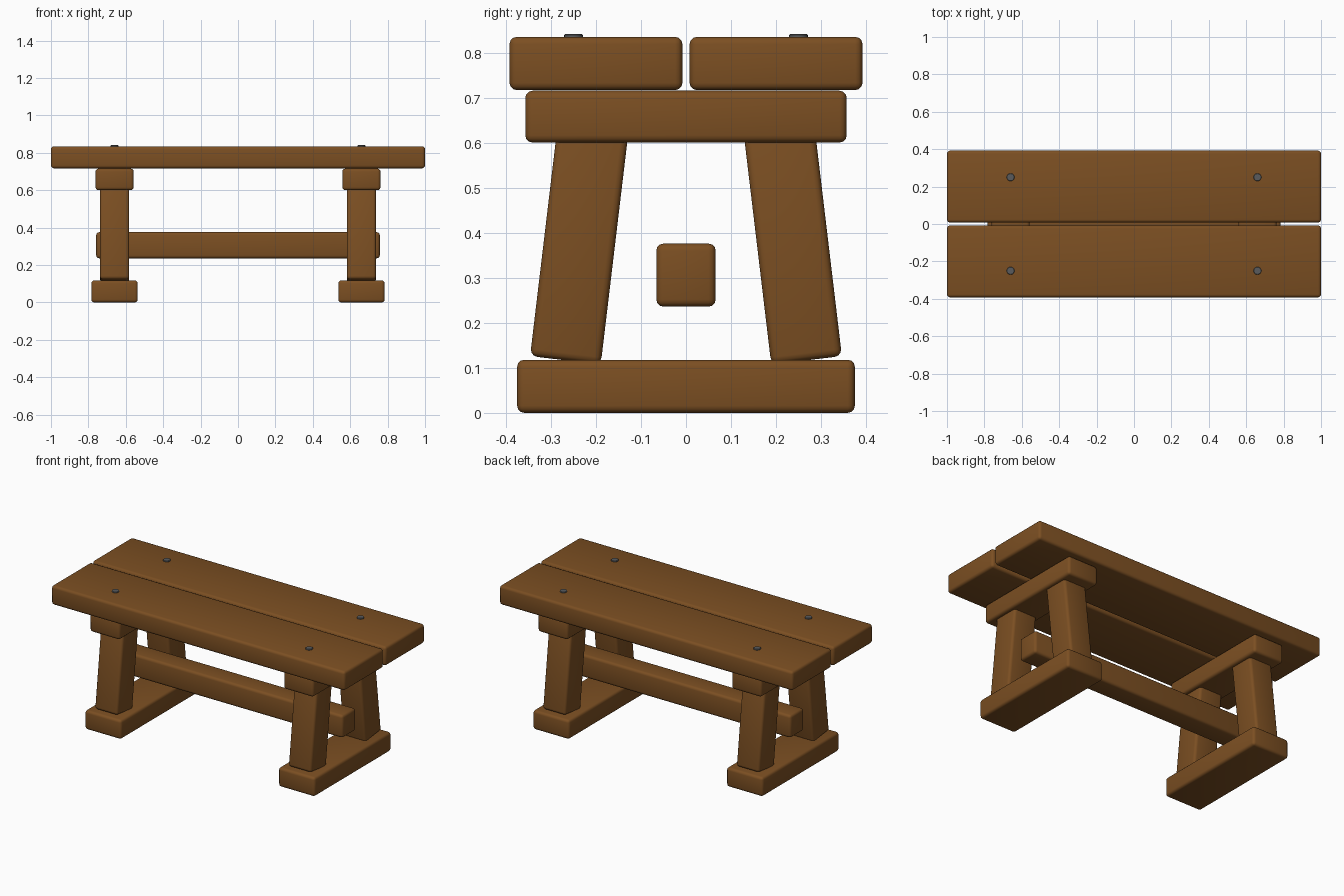
import bpy
from math import radians

cube = bpy.data.objects.get("Cube")
if cube:
    bpy.data.objects.remove(cube, do_unlink=True)


def make_material(name, color, roughness):
    mat = bpy.data.materials.new(name)
    mat.use_nodes = True
    mat.diffuse_color = (*color, 1)
    bsdf = mat.node_tree.nodes["Principled BSDF"]
    bsdf.inputs["Base Color"].default_value = (*color, 1)
    bsdf.inputs["Roughness"].default_value = roughness
    return mat


wood = make_material("brown_wood", (0.2, 0.078, 0.016), 0.7)
metal = make_material("dark_metal", (0.1, 0.105, 0.11), 0.5)


def finish(obj, name, mat, bevel, segments):
    """Name, colour, bevel and smooth one part."""
    obj.name = name
    obj.data.materials.append(mat)
    mod = obj.modifiers.new("rounded_edges", "BEVEL")
    mod.width = bevel
    mod.segments = segments
    bpy.ops.object.modifier_apply(modifier=mod.name)
    bpy.ops.object.shade_smooth_by_angle(angle=radians(35))


def beam(name, center, size, tilt=0):
    bpy.ops.mesh.primitive_cube_add(size=1, location=center)
    obj = bpy.context.object
    obj.scale = size
    bpy.ops.object.transform_apply(location=False, rotation=False, scale=True)
    obj.rotation_euler.x = tilt
    finish(obj, name, wood, 0.016, 3)


# Seat planks with a narrow gap between them
for y, row in ((-1, "front"), (1, "back")):
    beam(f"{row}_seat_plank", (0, y * 0.2, 0.776), (2, 0.384, 0.118))

# Long stretcher between the two trestles
beam("stretcher", (0, 0, 0.306), (1.516, 0.132, 0.14))

# Trestles: foot, cap beam, two leaning legs and the bolts above
for x, side in ((-0.66, "right"), (0.66, "left")):
    beam(f"{side}_foot", (x, 0, 0.059), (0.248, 0.75, 0.118))
    beam(f"{side}_cap_beam", (x, 0, 0.658), (0.204, 0.714, 0.115))
    for y, row in ((-1, "front"), (1, "back")):
        beam(f"{row}_{side}_leg", (x, y * 0.237, 0.375),
             (0.156, 0.158, 0.52), y * radians(6.8))
        bpy.ops.mesh.primitive_cylinder_add(
            vertices=16, radius=0.021, depth=0.02, location=(x, y * 0.25, 0.831))
        finish(bpy.context.object, f"{row}_{side}_bolt", metal, 0.002, 1)
